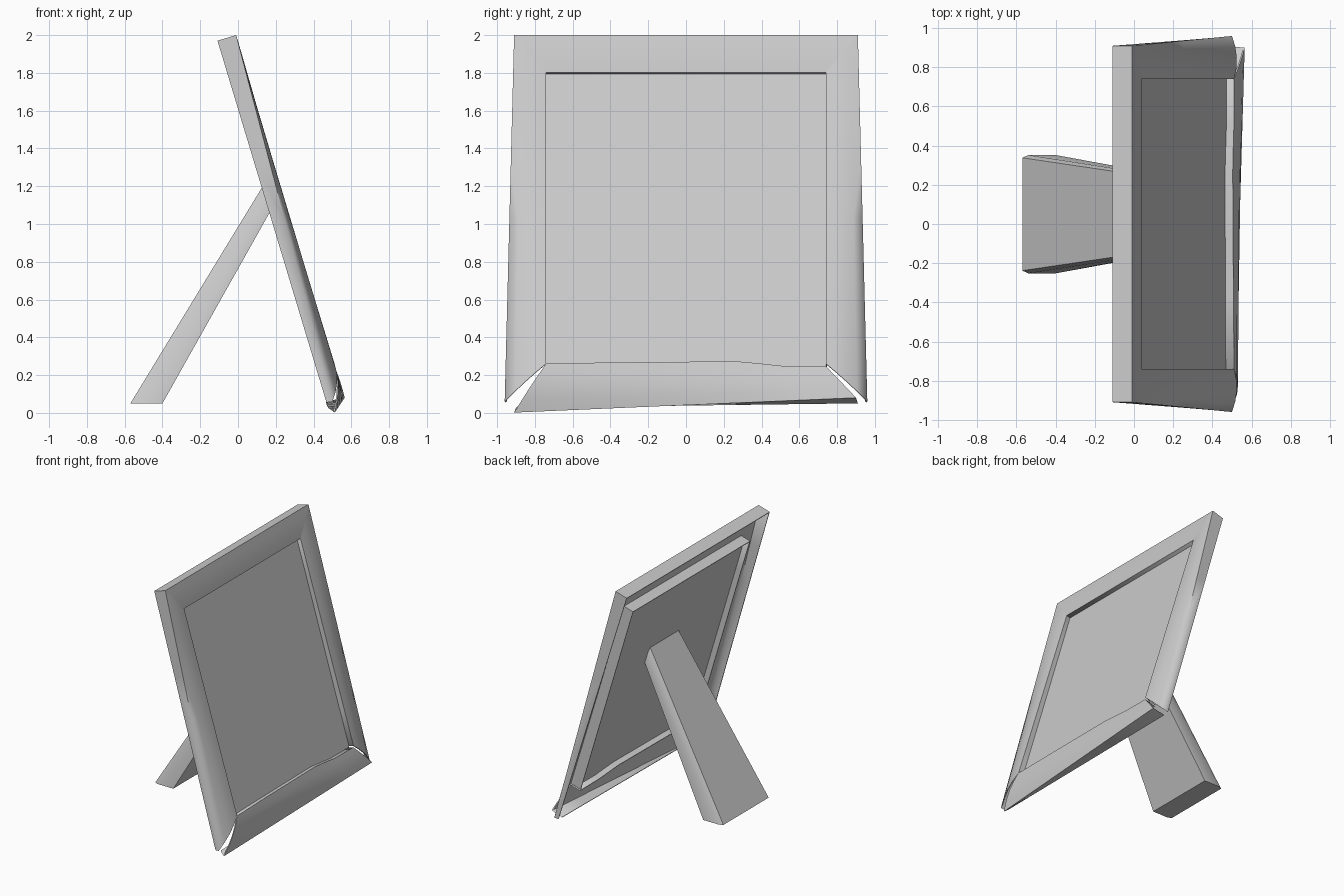
import bpy, math
from mathutils import Vector

if "Cube" in bpy.data.objects:
    bpy.data.objects.remove(bpy.data.objects["Cube"])

# Leaning plane of the frame: y across, d down the slope, w out of the front
O = Vector((-0.01, 0, 2.0))
DOWN = Vector((0.287, 0, -0.958))
OUT = Vector((0.958, 0, 0.287))


def place(p):
    y, d, w = p
    return O + DOWN * d + OUT * w + Vector((0, y, 0))


def make(name, verts, faces, angle=35):
    me = bpy.data.meshes.new(name)
    me.from_pydata([tuple(v) for v in verts], [], faces)
    me.update()
    ob = bpy.data.objects.new(name, me)
    bpy.context.collection.objects.link(ob)
    bpy.ops.object.select_all(action='DESELECT')
    ob.select_set(True)
    bpy.context.view_layer.objects.active = ob
    bpy.ops.object.mode_set(mode='EDIT')
    bpy.ops.mesh.select_all(action='SELECT')
    bpy.ops.mesh.normals_make_consistent(inside=False)
    bpy.ops.object.mode_set(mode='OBJECT')
    bpy.ops.object.shade_smooth_by_angle(angle=math.radians(angle))
    return ob


def section(back, outer, inner, lip, bulge, n=4):
    """Thin moulding profile: outer wall, curved front, inner lip, hollow back."""
    back, a, b, lip = (Vector(p) for p in (back, outer, inner, lip))
    front = []
    for i in range(n + 1):
        t = i / n
        front.append(a.lerp(b, t) + Vector((0, 0, 4 * bulge * t * (1 - t))))
    sink = Vector((0, 0, -0.008))
    inside = [p + sink for p in front[1:-1]]
    hollow = ([lip.lerp(back, 0.03), b.lerp(a, 0.03) + sink] + inside[::-1]
              + [a.lerp(b, 0.03) + sink, back.lerp(lip, 0.03)])
    return [back] + front + [lip] + hollow


def loft(name, sections):
    n, last = len(sections[0]), len(sections) - 1
    verts = [place(p) for s in sections for p in s]
    faces = [(k * n + i, k * n + (i + 1) % n, (k + 1) * n + (i + 1) % n, (k + 1) * n + i)
             for k in range(last) for i in range(n)]
    faces += [tuple(range(n)), tuple(range(last * n, last * n + n))]
    return make(name, verts, faces, 75)


def top_corner(s):
    return section((s * 0.91, 0, -0.103), (s * 0.91, 0, 0),
                   (s * 0.74, 0.203, -0.01), (s * 0.74, 0.203, -0.1), 0.004)


def foot_corner(s):
    return section((s * 0.955, 2.0, -0.1), (s * 0.96, 2.005, -0.068),
                   (s * 0.74, 1.815, 0), (s * 0.74, 1.815, -0.1), 0.02)


def mix(a, b, t):
    return [p.lerp(q, t) for p, q in zip(a, b)]


# Top and side mouldings
loft("top_bar", [top_corner(-1), top_corner(1)])
for side, s in (("left", -1), ("right", 1)):
    a, b = top_corner(s), foot_corner(s)
    loft(side + "_bar", [mix(a, b, i / 6) for i in range(7)])

# Bottom moulding, slightly twisted with an uneven inner edge
left = section((-0.90, 2.03, -0.1), (-0.91, 2.064, -0.073),
               (-0.74, 1.815, 0), (-0.74, 1.815, -0.1), 0.02)
right = section((0.91, 2.004, -0.103), (0.90, 2.004, 0),
                (0.74, 1.828, -0.005), (0.74, 1.828, -0.1), 0.004)
rows = []
for t, lift in ((0, 0), (0.25, 0.01), (0.5, 0.017), (0.68, 0.022),
                (0.76, 0.012), (0.84, 0.0), (1, 0)):
    sec = mix(left, right, t)
    for i in (4, 5, 6, 7, 8, 9):  # inner half of the profile
        sec[i].y -= lift * (0.5 if i in (4, 9) else 1)
    rows.append(sec)
loft("bottom_bar", rows)

# Thin picture panel set halfway back between the inner lips
BOX = [(0, 1, 3, 2), (4, 6, 7, 5), (0, 4, 5, 1), (2, 3, 7, 6), (0, 2, 6, 4), (1, 5, 7, 3)]
make("picture_panel", [place((y, d, w)) for y in (-0.74, 0.74)
                       for d in (0.203, 1.825) for w in (-0.044, -0.054)], BOX)

# Tapered rear stand: six-sided section from the foot to the back of the panel
MID = 0.05
foot = [(-0.57, 0.05, 0.288), (-0.54, 0.05, 0.302), (-0.40, 0.05, 0.302)]
head = [(0.128, 1.195, 0.185), (0.138, 1.165, 0.197), (0.174, 1.072, 0.197)]
REACH = 1.042  # carry the leg on until it meets the panel
verts = []
for ring in ([foot, head]):
    if ring is head:
        ring = [tuple(f + (h - f) * REACH for f, h in zip(a, b)) for a, b in zip(foot, head)]
    verts += [(x, MID + h, z) for x, z, h in ring]
    verts += [(x, MID - h, z) for x, z, h in reversed(ring)]
faces = [tuple(range(6)), tuple(range(6, 12))]
faces += [(i, (i + 1) % 6, 6 + (i + 1) % 6, 6 + i) for i in range(6)]
make("rear_stand", verts, faces)
